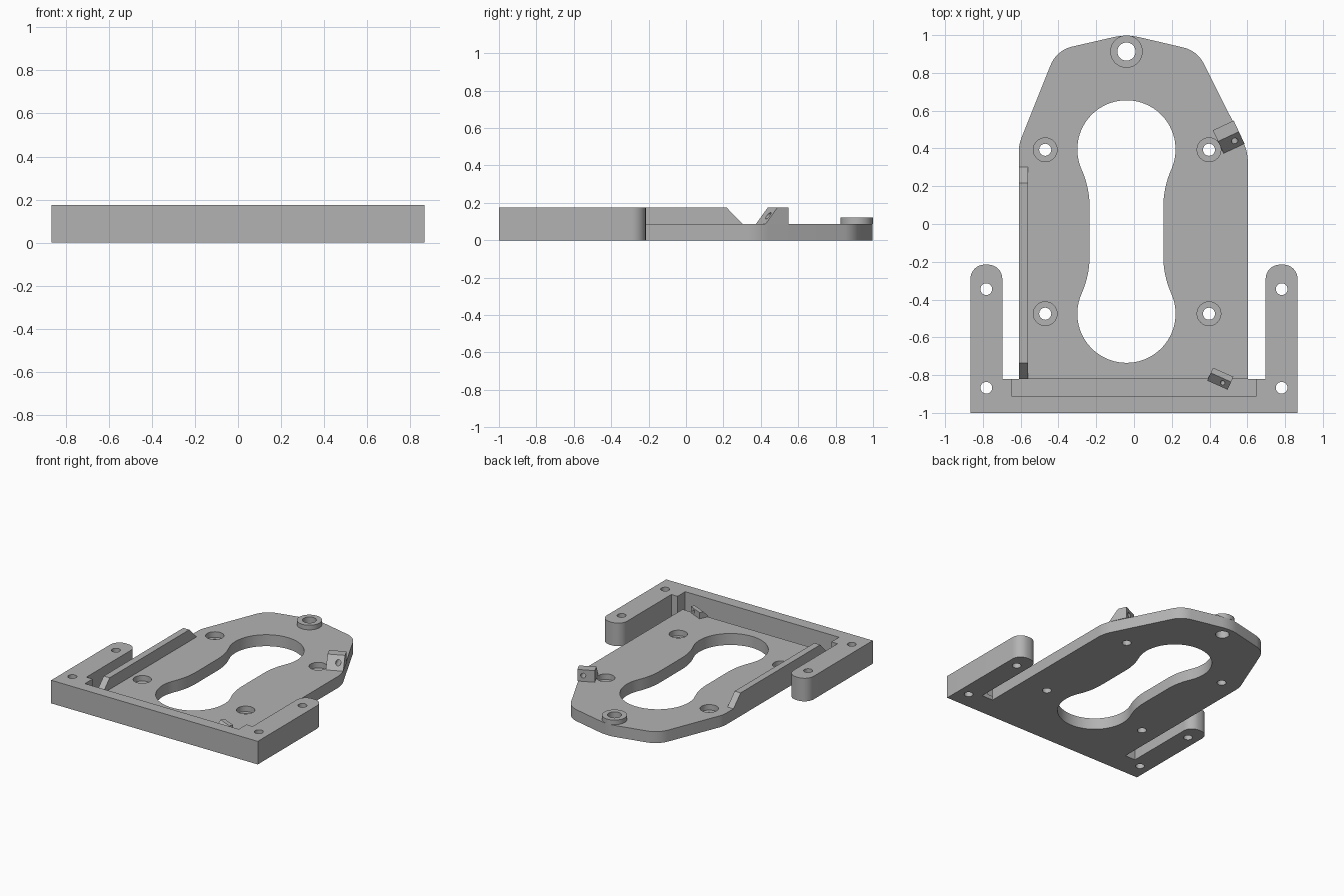
import bpy, bmesh
from math import sin, cos, pi, atan2, radians
from mathutils import Vector, Matrix

cube = bpy.data.objects.get("Cube")
if cube:
    bpy.data.objects.remove(cube, do_unlink=True)

grey = bpy.data.materials.new("plain grey")
grey.use_nodes = True
grey.diffuse_color = (0.45, 0.45, 0.45, 1)
grey.node_tree.nodes["Principled BSDF"].inputs["Base Color"].default_value = grey.diffuse_color

T, H = 0.087, 0.175      # plate thickness, full height
CX = -0.04               # centre line of the opening


def arc(c, r, a0, a1, n):
    return [(c[0] + r * cos(a0 + (a1 - a0) * i / n),
             c[1] + r * sin(a0 + (a1 - a0) * i / n)) for i in range(n + 1)]


def rounded(corners, n=8):
    """Outline from (x, y, radius) corners with filleted points."""
    out = []
    for i, (x, y, r) in enumerate(corners):
        p = Vector((x, y))
        if r == 0:
            out.append((x, y))
            continue
        a = (Vector(corners[i - 1][:2]) - p).normalized()
        b = (Vector(corners[(i + 1) % len(corners)][:2]) - p).normalized()
        half = a.angle(b) / 2
        c = p + (a + b).normalized() * (r / sin(half))
        s, e = p + a * (r * cos(half) / sin(half)) - c, p + b * (r * cos(half) / sin(half)) - c
        a0, a1 = atan2(s.y, s.x), atan2(e.y, e.x)
        a1 = a0 + (a1 - a0 + pi) % (2 * pi) - pi
        out += arc(c, r, a0, a1, n)
    return out


def prism(name, pts, z0, z1, matrix=None):
    bm = bmesh.new()
    face = bm.faces.new([bm.verts.new((x, y, z0)) for x, y in pts])
    top = bmesh.ops.extrude_face_region(bm, geom=[face])["geom"]
    bmesh.ops.translate(bm, vec=(0, 0, z1 - z0),
                        verts=[v for v in top if isinstance(v, bmesh.types.BMVert)])
    if matrix:
        bm.transform(matrix)
    bmesh.ops.recalc_face_normals(bm, faces=bm.faces)
    me = bpy.data.meshes.new(name)
    bm.to_mesh(me)
    bm.free()
    me.materials.append(grey)
    ob = bpy.data.objects.new(name, me)
    bpy.context.collection.objects.link(ob)
    return ob


def drill(x, y, r, z0=-0.1, z1=0.4):
    return prism("drill", arc((x, y), r, 0, 2 * pi, 32)[:-1], z0, z1)


def box(x0, x1, y0, y1, z0, z1):
    return prism("box", [(x0, y0), (x1, y0), (x1, y1), (x0, y1)], z0, z1)


def finish(ob, cutters=()):
    """Cut, bake the result and shade with sharp edges kept."""
    bpy.ops.object.select_all(action='DESELECT')
    bpy.context.view_layer.objects.active = ob
    ob.select_set(True)
    for c in cutters:
        m = ob.modifiers.new("cut", 'BOOLEAN')
        m.operation, m.solver, m.object = 'DIFFERENCE', 'EXACT', c
        bpy.ops.object.modifier_apply(modifier=m.name)
        bpy.data.objects.remove(c, do_unlink=True)
    bpy.ops.object.shade_smooth_by_angle(angle=radians(30))


# Base plate with keyhole opening, counterbored holes and a pivot hole
plate = prism("base_plate", rounded([
    (-0.61, -0.82, 0), (0.603, -0.82, 0), (0.603, 0.385, 0.25), (0.335, 0.917, 0.16),
    (CX, 1.005, 0.3), (-0.41, 0.92, 0.16), (-0.61, 0.42, 0.2)]), 0, T)
R, r, neck, yc = 0.26, 0.488, 0.195, 0.435
k = atan2(yc - 0.13, neck + r)
quarter = arc((neck + r, 0.13), r, pi, pi - k, 8) + arc((0, yc), R, -k, pi / 2, 24)[1:]
half = [(x, -y) for x, y in reversed(quarter)] + quarter
hole = half + [(-x, y) for x, y in reversed(half)][1:-1]
opening = prism("opening", [(x + CX, y - 0.04) for x, y in hole], -0.1, 0.3)
cuts = [opening, drill(CX, 0.913, 0.048)]
for x in (-0.47, 0.397):
    for y in (0.393, -0.475):
        cuts += [drill(x, y, 0.032), drill(x, y, 0.063, 0.045)]
finish(plate, cuts)

# Raised ring around the pivot hole
ring = prism("pivot_ring", arc((CX, 0.913), 0.086, 0, 2 * pi, 40)[:-1], T, 0.122)
finish(ring, [drill(CX, 0.913, 0.048)])

# Front bar with two arms, a groove and mounting holes
side = [(0.645, -0.82, 0), (0.697, -0.82, 0), (0.697, -0.215, 0.075),
        (0.866, -0.215, 0.075), (0.866, -1, 0)]
frame = prism("front_frame", rounded([(-x, y, q) for x, y, q in side] + side[::-1]), 0, H)
cuts = [box(-0.645, 0.645, -0.912, -0.7, 0.03, 0.4)]
for x in (-0.782, 0.782):
    cuts += [drill(x, -0.345, 0.031), drill(x, -0.867, 0.031)]
finish(frame, cuts)

# Side rail with sloped ends (profile in y-z, extruded along x)
along_x = Matrix(((0, 0, 1, 0), (1, 0, 0, 0), (0, 1, 0, 0), (0, 0, 0, 1)))
finish(prism("side_rail", [(-0.82, T), (0.303, T), (0.217, H), (-0.737, H)], -0.61, -0.56, along_x))


def wedge(name, x, y, angle, width, flat, slope, top, bore):
    """Flat-topped block sloping towards the front, with a small bore through it."""
    place = Matrix.Translation((x, y, 0)) @ Matrix.Rotation(radians(angle), 4, 'Z')
    block = prism(name, [(-slope, T), (flat, T), (flat, top), (0, top)],
                  -width / 2, width / 2, place @ along_x)
    along_y = Matrix.Translation((0.02, 0, (T + top) / 2)) @ Matrix.Rotation(pi / 2, 4, 'X')
    pin = prism("pin", arc((0, 0), bore, 0, 2 * pi, 20)[:-1], -0.3, 0.3, place @ along_y)
    finish(block, [pin])


# Stop blocks at the right edge of the plate and by the groove
wedge("rear_stop_block", 0.5, 0.463, 25, 0.122, 0.065, 0.07, H, 0.018)
wedge("front_stop_block", 0.46, -0.812, -24, 0.118, 0.03, 0.045, 0.135, 0.012)
